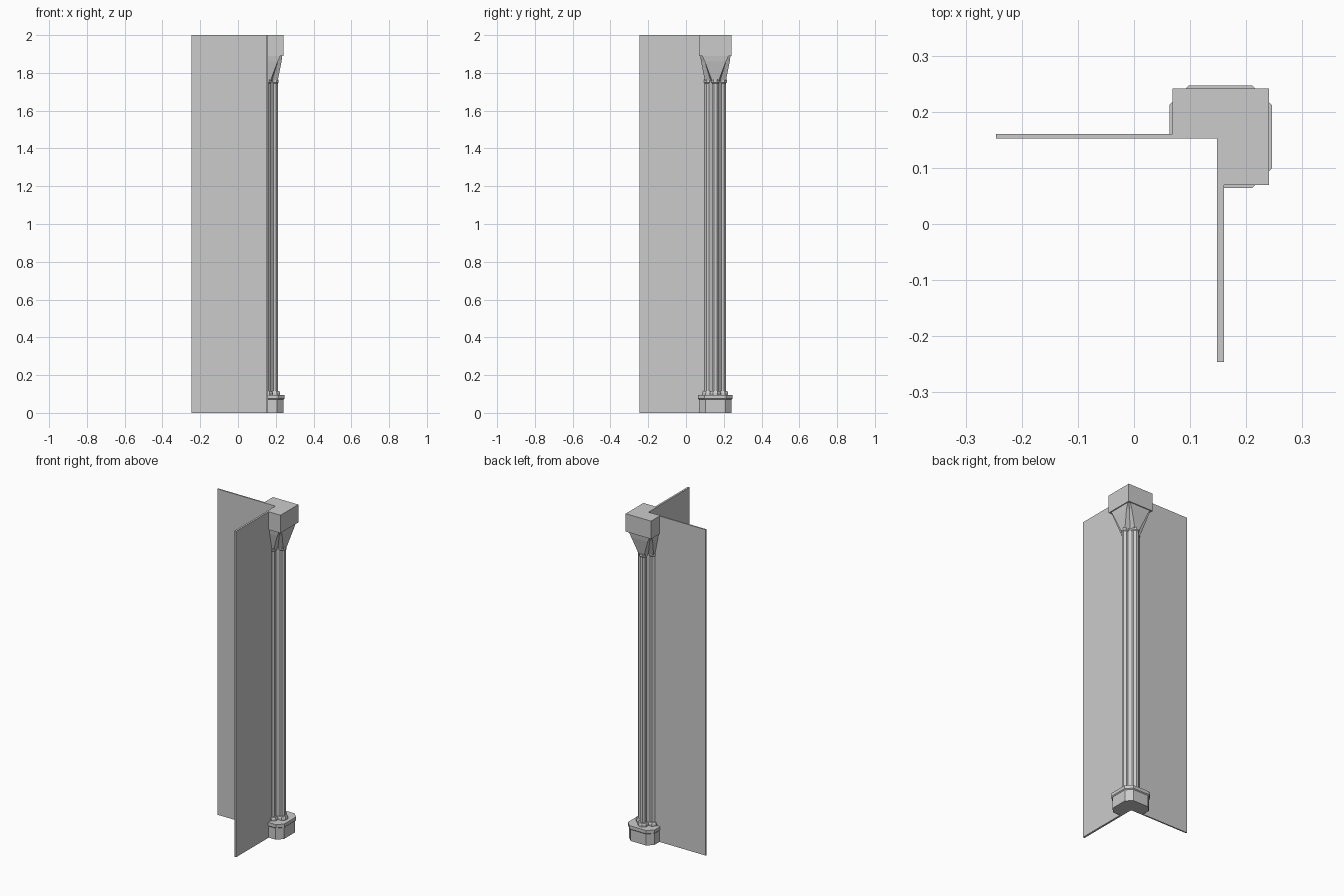
import bpy, bmesh, math
from mathutils import Vector

if "Cube" in bpy.data.objects:
    bpy.data.objects.remove(bpy.data.objects["Cube"])

CX, CY = 0.1545, 0.1555  # axis of the clustered column


def make(name, bm):
    bmesh.ops.recalc_face_normals(bm, faces=bm.faces)
    me = bpy.data.meshes.new(name)
    bm.to_mesh(me)
    bm.free()
    ob = bpy.data.objects.new(name, me)
    bpy.context.collection.objects.link(ob)
    return ob


def box(name, x0, x1, y0, y1, z0, z1):
    bm = bmesh.new()
    bmesh.ops.create_cube(bm, size=1)
    for v in bm.verts:
        v.co = Vector(((x0 + x1) / 2 + v.co.x * (x1 - x0),
                       (y0 + y1) / 2 + v.co.y * (y1 - y0),
                       (z0 + z1) / 2 + v.co.z * (z1 - z0)))
    return make(name, bm)


def loft(name, sections):
    """Skin a closed solid through (outline, z) sections."""
    bm = bmesh.new()
    rings = [[bm.verts.new((x, y, z)) for x, y in pts] for pts, z in sections]
    n = len(rings[0])
    for a, b in zip(rings, rings[1:]):
        for i in range(n):
            j = (i + 1) % n
            bm.faces.new((a[i], a[j], b[j], b[i]))
    bm.faces.new(rings[0][::-1])
    bm.faces.new(rings[-1])
    return make(name, bm)


def cross(a, h, d=None):
    """Four axis faces at distance a, half width h, with diagonal points d between."""
    quarter = [(a, -h), (a, h)] + ([(d, d)] if d else [])
    pts = []
    for k in range(4):
        c, s = ((1, 0), (0, 1), (-1, 0), (0, -1))[k]
        pts += [(CX + x * c - y * s, CY + x * s + y * c) for x, y in quarter]
    return pts


def octagon(r, x, y):
    R = r / math.cos(math.pi / 8)
    return [(x + R * math.cos(math.pi / 8 + k * math.pi / 4),
             y + R * math.sin(math.pi / 8 + k * math.pi / 4)) for k in range(8)]


# Walls meeting at the corner
box("wall_left", -0.246, 0.16, 0.152, 0.16, 0, 2)
box("wall_front", 0.148, 0.16, -0.246, 0.16, 0, 2)

# Base with a wider lip
parts = [loft("base", [(cross(0.086, 0.053), 0), (cross(0.086, 0.053), 0.07),
                       (cross(0.091, 0.057), 0.075), (cross(0.091, 0.057), 0.095)])]

# Core and four shafts with collars at both ends
parts.append(loft("column_core", [(octagon(0.036, CX, CY), 0.09),
                                  (octagon(0.036, CX, CY), 1.78)]))
profile = [(0.029, 0.09), (0.029, 0.106), (0.025, 0.115), (0.018, 0.116),
           (0.018, 1.745), (0.022, 1.75), (0.022, 1.765)]
for k, side in enumerate(("right", "back", "left", "front")):
    x = CX + 0.039 * math.cos(k * math.pi / 2)
    y = CY + 0.039 * math.sin(k * math.pi / 2)
    parts.append(loft("shaft_" + side, [(octagon(r, x, y), z) for r, z in profile]))

# Flared capital, grooved on the diagonals, under a square block
parts.append(loft("capital_flare", [(cross(0.056, 0.018, 0.026), 1.76),
                                    (cross(0.076, 0.056, 0.056), 1.86),
                                    (cross(0.080, 0.070, 0.070), 1.89)]))
parts.append(box("capital_block", CX - 0.086, CX + 0.086, CY - 0.086, CY + 0.086, 1.89, 2))

# Trim away everything inside the room corner
cutter = box("corner_cutter", -1, 0.149, -1, 0.153, -1, 3)
cutter.hide_render = True
for ob in parts:
    mod = ob.modifiers.new("corner_cut", 'BOOLEAN')
    mod.operation = 'DIFFERENCE'
    mod.solver = 'EXACT'
    mod.object = cutter
bpy.context.view_layer.update()
deps = bpy.context.evaluated_depsgraph_get()
trimmed = [bpy.data.meshes.new_from_object(ob.evaluated_get(deps)) for ob in parts]
for ob, me in zip(parts, trimmed):
    ob.modifiers.clear()
    ob.data = me
bpy.data.objects.remove(cutter)
